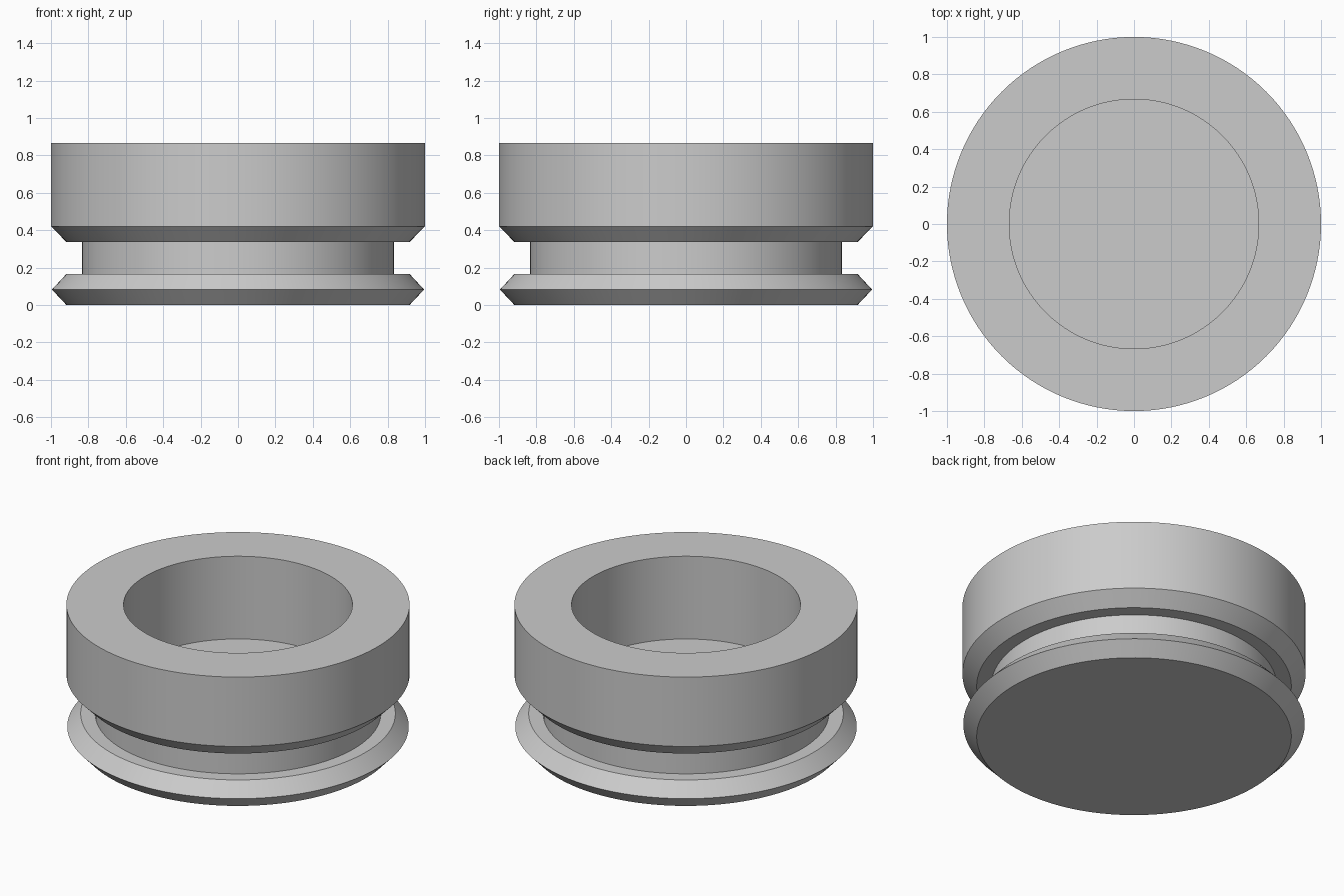
import bpy, bmesh, math
from mathutils import Vector

cube = bpy.data.objects.get("Cube")
if cube:
    bpy.data.objects.remove(cube, do_unlink=True)

SEGMENTS = 128

grey = bpy.data.materials.new("plain grey")
grey.use_nodes = True
colour = (0.6, 0.6, 0.6, 1)
grey.diffuse_color = colour
grey.node_tree.nodes["Principled BSDF"].inputs["Base Color"].default_value = colour


def lathe(name, profile, material):
    """Spin a (radius, height) profile around z; it starts and ends on the axis."""
    bm = bmesh.new()
    verts = [bm.verts.new((r, 0, z)) for r, z in profile]
    edges = [bm.edges.new(pair) for pair in zip(verts, verts[1:])]
    bmesh.ops.spin(bm, geom=verts + edges, cent=(0, 0, 0), axis=(0, 0, 1),
                   angle=math.tau, steps=SEGMENTS, use_duplicate=False)
    bmesh.ops.remove_doubles(bm, verts=bm.verts[:], dist=0.0001)
    bmesh.ops.recalc_face_normals(bm, faces=bm.faces[:])
    mesh = bpy.data.meshes.new(name)
    bm.to_mesh(mesh)
    bm.free()
    mesh.materials.append(material)
    obj = bpy.data.objects.new(name, mesh)
    bpy.context.collection.objects.link(obj)
    bpy.ops.object.select_all(action="DESELECT")
    obj.select_set(True)
    bpy.context.view_layer.objects.active = obj
    bpy.ops.object.shade_smooth_by_angle(angle=math.radians(30))
    return obj


# Grooved cup: bevelled base flange, neck groove, thick collar, blind bore
lathe("grooved_cup", [
    (0, 0), (0.917, 0), (0.995, 0.083), (0.917, 0.167),   # base flange
    (0.833, 0.167), (0.833, 0.337),                       # neck groove
    (0.917, 0.337), (1, 0.421), (1, 0.867),               # collar
    (0.667, 0.867), (0.667, 0.335), (0, 0.335),           # bore and floor
], grey)
